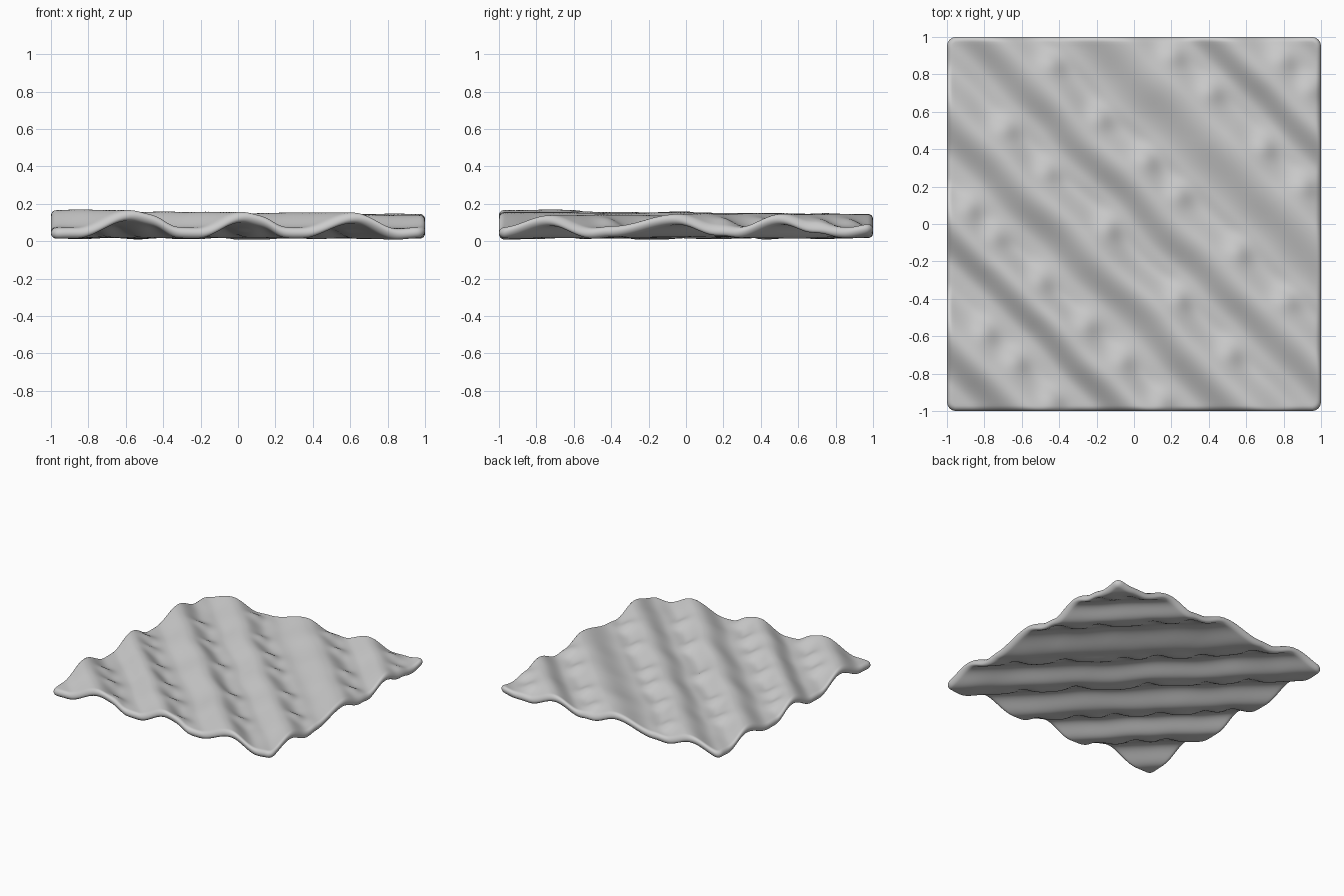
import bpy, bmesh, math
from mathutils import noise, Vector

if "Cube" in bpy.data.objects:
    bpy.data.objects.remove(bpy.data.objects["Cube"])

# Wave profile across the diagonal u = x + y: (u, height of mid-surface)
WAVE = [(-2.0, .05), (-1.85, .053), (-1.57, .148), (-1.3, .055), (-1.2, .055), (-.96, .138),
        (-.74, .055), (-.64, .055), (-.36, .132), (-.12, .05), (-.02, .055), (.25, .122),
        (.48, .052), (.58, .06), (.93, .128), (1.18, .055), (1.25, .055), (1.49, .125),
        (1.73, .052), (1.83, .055), (2.0, .08)]
# Bulges on the steep slopes: slope position u -> positions along the ridge v = x - y
BULGES = {-1.37: (-.22, .1, .5), -.79: (-.97, -.68, -.2, .28, .66, 1.1),
          -.17: (-1.2, -.75, -.12, .63, 1.2), .42: (-1.3, -.75, -.28, .08, .7, 1.22),
          1.12: (-.7, -.3, .28, .7), 1.68: (-.09, .22)}
HALF = .029      # half thickness
CORNER = .05     # plan corner radius


def height(x, y):
    u, v = x + y, x - y
    u += .05 * noise.noise(Vector((u * 1.2, v * 2.0, 3.1))) * (1 - max(abs(x), abs(y)) ** 4)
    u = max(-2, min(1.9999, u))
    z = 0
    for (a, za), (b, zb) in zip(WAVE, WAVE[1:]):
        if a <= u <= b:
            z = za + (zb - za) * (1 - math.cos(math.pi * (u - a) / (b - a))) / 2
            break
    for bu, vs in BULGES.items():
        for bv in vs:
            z += .032 * math.exp(-((u - bu) / .085) ** 2 - ((v - bv) / .11) ** 2)
    return z + .006 * noise.noise(Vector((x * 4, y * 4, .7)))


def round_corner(x, y):
    a, b = abs(x) - (1 - CORNER), abs(y) - (1 - CORNER)
    if a > 0 and b > 0:
        s = max(a, b) / math.hypot(a, b)
        x = math.copysign(1 - CORNER + a * s, x)
        y = math.copysign(1 - CORNER + b * s, y)
    return x, y


# Grid lines, clustered at the rim so the edge is rounded
rim = [1 - HALF * (1 - math.cos(math.pi / 2 * i / 6)) for i in range(7)]
n = 110
inner = 1 - HALF - .015
axis = [-r for r in rim] + [-inner + 2 * inner * i / n for i in range(n + 1)] + rim[::-1]

bm = bmesh.new()
layers = []
for side in (1, -1):
    rows = []
    for py in axis:
        row = []
        for px in axis:
            d = min(1, (1 - max(abs(px), abs(py))) / HALF)
            t = HALF * math.sqrt(max(0, 1 - (1 - d) ** 2))
            x, y = round_corner(px, py)
            row.append(bm.verts.new((x, y, height(x, y) + side * t)))
        rows.append(row)
    layers.append(rows)
    for j in range(len(axis) - 1):
        for i in range(len(axis) - 1):
            q = [rows[j][i], rows[j][i + 1], rows[j + 1][i + 1], rows[j + 1][i]]
            bm.faces.new(q if side > 0 else q[::-1])

# Join the two skins along the rim and stand the sheet on the ground
bmesh.ops.remove_doubles(bm, verts=bm.verts, dist=1e-5)
low = min(v.co.z for v in bm.verts)
for v in bm.verts:
    v.co.z -= low - .008 if low > .008 else low
for f in bm.faces:
    f.smooth = True
mesh = bpy.data.meshes.new("wavy_blanket")
bm.to_mesh(mesh)
bm.free()
blanket = bpy.data.objects.new("wavy_blanket", mesh)
bpy.context.collection.objects.link(blanket)
